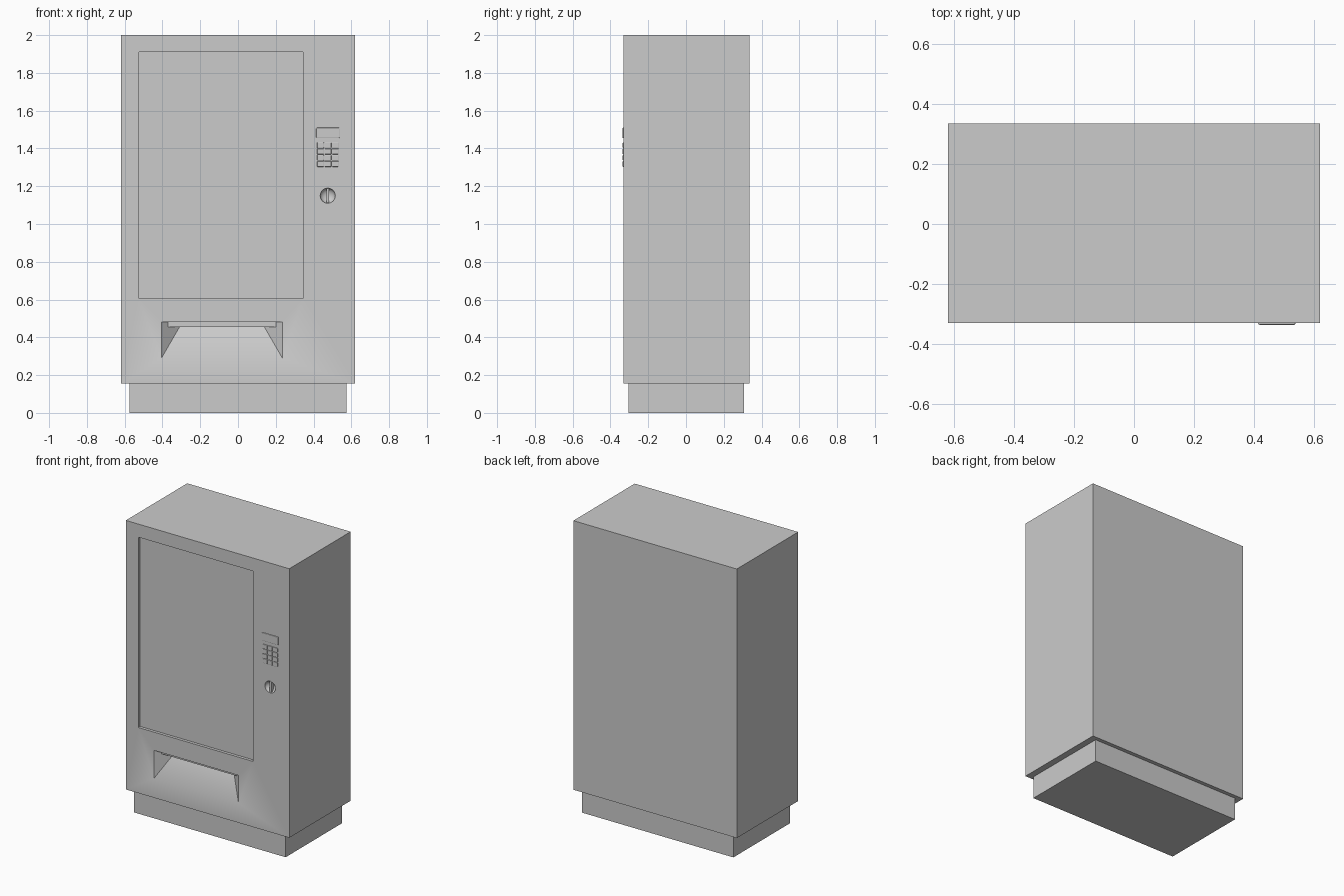
import bpy, bmesh
from math import radians, pi
from mathutils import Matrix, Vector

if "Cube" in bpy.data.objects:
    bpy.data.objects.remove(bpy.data.objects["Cube"])

FRONT = -0.33


def add_mesh(name, bm):
    mesh = bpy.data.meshes.new(name)
    bm.to_mesh(mesh)
    bm.free()
    ob = bpy.data.objects.new(name, mesh)
    bpy.context.collection.objects.link(ob)
    return ob


def box(name, x, y, z, bevel=0.0):
    """Box from (min, max) ranges, optionally with rounded edges."""
    bm = bmesh.new()
    bmesh.ops.create_cube(bm, size=1)
    size = Vector((x[1] - x[0], y[1] - y[0], z[1] - z[0]))
    mid = Vector((x[0] + x[1], y[0] + y[1], z[0] + z[1])) / 2
    bmesh.ops.transform(bm, verts=bm.verts,
                        matrix=Matrix.Translation(mid) @ Matrix.Diagonal(size).to_4x4())
    if bevel:
        bmesh.ops.bevel(bm, geom=bm.edges[:], offset=bevel, segments=2,
                        profile=0.5, affect='EDGES')
    return add_mesh(name, bm)


def cut(target, cutter):
    mod = target.modifiers.new("cut", 'BOOLEAN')
    mod.operation = 'DIFFERENCE'
    mod.solver = 'EXACT'
    mod.object = cutter
    bpy.context.view_layer.objects.active = target
    bpy.ops.object.modifier_apply(modifier=mod.name)
    bpy.data.objects.remove(cutter)


# Plinth and cabinet
box("plinth", (-0.575, 0.575), (-0.305, 0.308), (0, 0.16))
cabinet = box("cabinet", (-0.62, 0.62), (FRONT, 0.335), (0.155, 2.0))

# Shallow display window recess
cut(cabinet, box("window_cutter", (-0.525, 0.345), (FRONT - 0.05, FRONT + 0.02), (0.605, 1.91)))

# Delivery tray: wedge with a steep floor and tapering side walls
bm = bmesh.new()
for x in (-0.405, 0.235):
    for z in (0.29, 0.48):
        for y in (FRONT - 0.03, FRONT):
            bm.verts.new((x, y, z))
for x in (-0.295, 0.125):
    bm.verts.new((x, FRONT + 0.095, 0.48))
bmesh.ops.convex_hull(bm, input=bm.verts[:])
cut(cabinet, add_mesh("tray_cutter", bm))

# Flap hanging at the top of the tray
box("tray_flap", (-0.37, 0.20), (FRONT + 0.03, FRONT + 0.036), (0.455, 0.485))

# Round coin dish with an upright grip
bm = bmesh.new()
bmesh.ops.create_uvsphere(bm, u_segments=32, v_segments=16, radius=0.04)
bmesh.ops.transform(bm, verts=bm.verts,
                    matrix=Matrix.Translation((0.475, FRONT, 1.15))
                    @ Matrix.Diagonal((1, 0.75, 1, 1)) @ Matrix.Rotation(pi / 2, 4, 'X'))
cut(cabinet, add_mesh("coin_cutter", bm))
box("coin_grip", (0.468, 0.482), (FRONT + 0.003, FRONT + 0.04), (1.113, 1.187))

bpy.ops.object.select_all(action='DESELECT')
cabinet.select_set(True)
bpy.context.view_layer.objects.active = cabinet
bpy.ops.object.shade_smooth_by_angle(angle=radians(30))

# Readout and keypad
box("readout", (0.414, 0.538), (FRONT - 0.006, FRONT + 0.01), (1.455, 1.51), 0.004)
for row in range(4):
    for col in range(3):
        cx, cz = 0.437 + col * 0.039, 1.417 - row * 0.033
        box(f"key_{row + 1}_{col + 1}", (cx - 0.018, cx + 0.018),
            (FRONT - 0.005, FRONT + 0.01), (cz - 0.015, cz + 0.015), 0.003)
